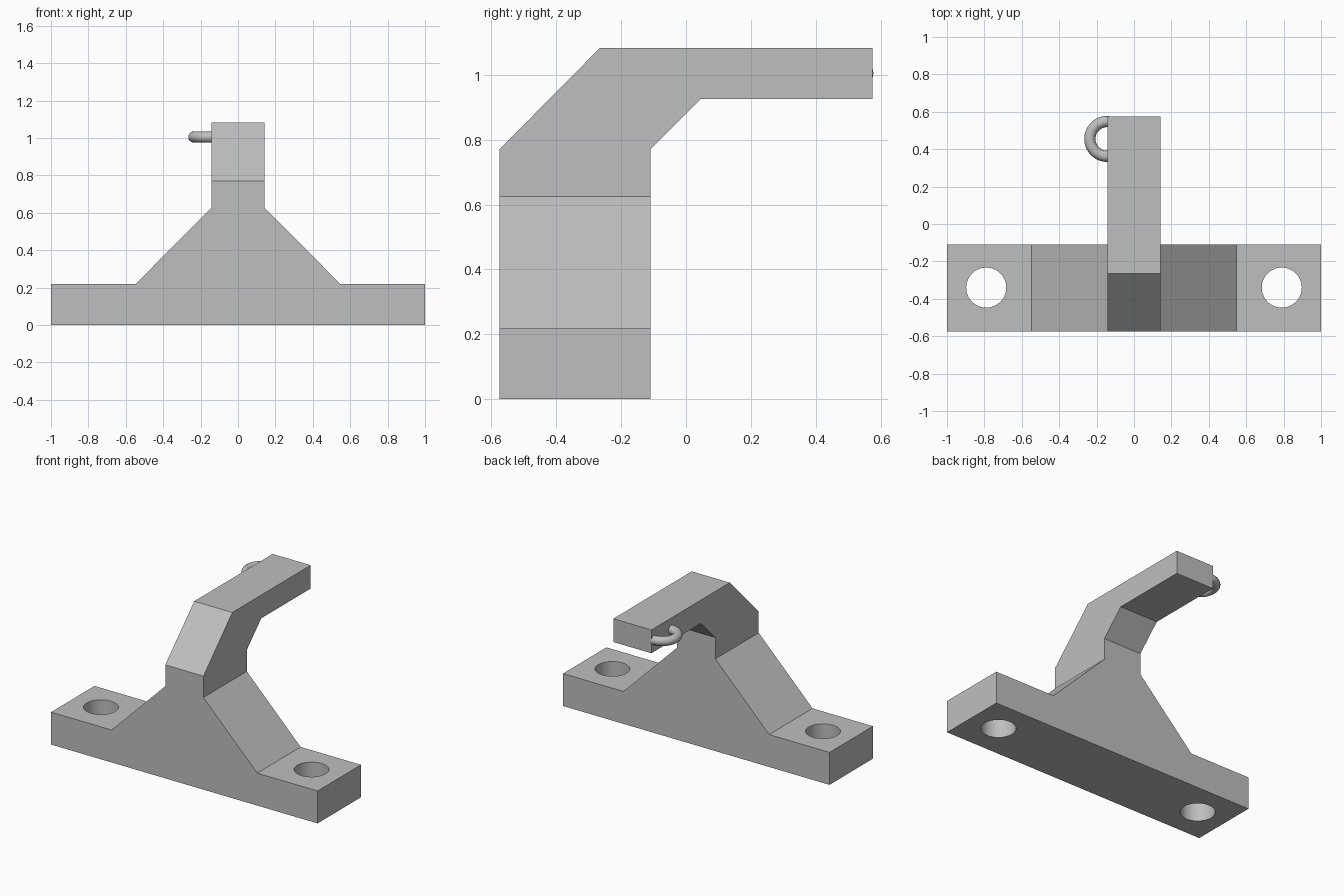
import bpy
import math

cube = bpy.data.objects.get("Cube")
if cube:
    bpy.data.objects.remove(cube, do_unlink=True)

# Single plain grey
grey = bpy.data.materials.new("plain_grey")
grey.use_nodes = True
colour = (0.52, 0.52, 0.52, 1)
grey.diffuse_color = colour
grey.node_tree.nodes["Principled BSDF"].inputs["Base Color"].default_value = colour


def prism(name, points, place, near, far):
    """Solid from a 2D outline swept from near to far; place maps (u, v, depth) to xyz."""
    n = len(points)
    verts = [place(u, v, d) for d in (near, far) for u, v in points]
    faces = [list(range(n)), list(range(2 * n - 1, n - 1, -1))]
    faces += [[(i + 1) % n, i, n + i, n + (i + 1) % n] for i in range(n)]
    mesh = bpy.data.meshes.new(name)
    mesh.from_pydata(verts, [], faces)
    mesh.materials.append(grey)
    obj = bpy.data.objects.new(name, mesh)
    bpy.context.collection.objects.link(obj)
    # Make the normals point outwards
    activate(obj)
    bpy.ops.object.mode_set(mode='EDIT')
    bpy.ops.mesh.select_all(action='SELECT')
    bpy.ops.mesh.normals_make_consistent(inside=False)
    bpy.ops.object.mode_set(mode='OBJECT')
    return obj


def activate(obj):
    bpy.ops.object.select_all(action='DESELECT')
    obj.select_set(True)
    bpy.context.view_layer.objects.active = obj


def cut(obj, tool, operation):
    mod = obj.modifiers.new(operation.lower(), 'BOOLEAN')
    mod.operation = operation
    mod.solver = 'EXACT'
    mod.object = tool
    activate(obj)
    bpy.ops.object.modifier_apply(modifier=mod.name)
    bpy.data.objects.remove(tool, do_unlink=True)


# Bracket: front outline (flanged foot and column) crossed with side outline (bent arm)
half = [(1, 0), (1, 0.22), (0.547, 0.22), (0.143, 0.625), (0.143, 1.3)]
front = half + [(-x, z) for x, z in reversed(half)]
side = [(-0.575, -0.1), (-0.11, -0.1), (-0.11, 0.77), (0.045, 0.925),
        (0.575, 0.925), (0.575, 1.083), (-0.265, 1.083), (-0.575, 0.77)]
bracket = prism("bracket", front, lambda u, v, d: (u, d, v), -0.8, 0.8)
side_tool = prism("side_outline", side, lambda u, v, d: (d, u, v), -1.2, 1.2)
cut(bracket, side_tool, 'INTERSECT')

# Bolt holes through the two flanges
for sign in (-1, 1):
    bpy.ops.mesh.primitive_cylinder_add(vertices=64, radius=0.107, depth=0.6,
                                        location=(sign * 0.79, -0.34, 0.1))
    drill = bpy.context.object
    drill.data.materials.append(grey)
    cut(bracket, drill, 'DIFFERENCE')
activate(bracket)
bpy.ops.object.shade_smooth_by_angle(angle=math.radians(30))

# Half-ring loop on the side of the arm, ends buried just inside it
curve = bpy.data.curves.new("side_loop", 'CURVE')
curve.dimensions = '3D'
curve.bevel_depth = 0.03
curve.bevel_resolution = 6
steps = 32
path = [(0.01, 0.093)]
for i in range(steps + 1):
    a = math.pi * i / steps
    path.append((-0.093 * math.sin(a), 0.093 * math.cos(a)))
path.append((0.01, -0.093))
spline = curve.splines.new('POLY')
spline.points.add(len(path) - 1)
for point, (x, y) in zip(spline.points, path):
    point.co = (x - 0.143, y + 0.455, 1.005, 1)
loop = bpy.data.objects.new("side_loop", curve)
bpy.context.collection.objects.link(loop)
activate(loop)
bpy.ops.object.convert(target='MESH')
loop = bpy.context.object
loop.data.materials.clear()
loop.data.materials.append(grey)
bpy.ops.object.shade_smooth_by_angle(angle=math.radians(40))
